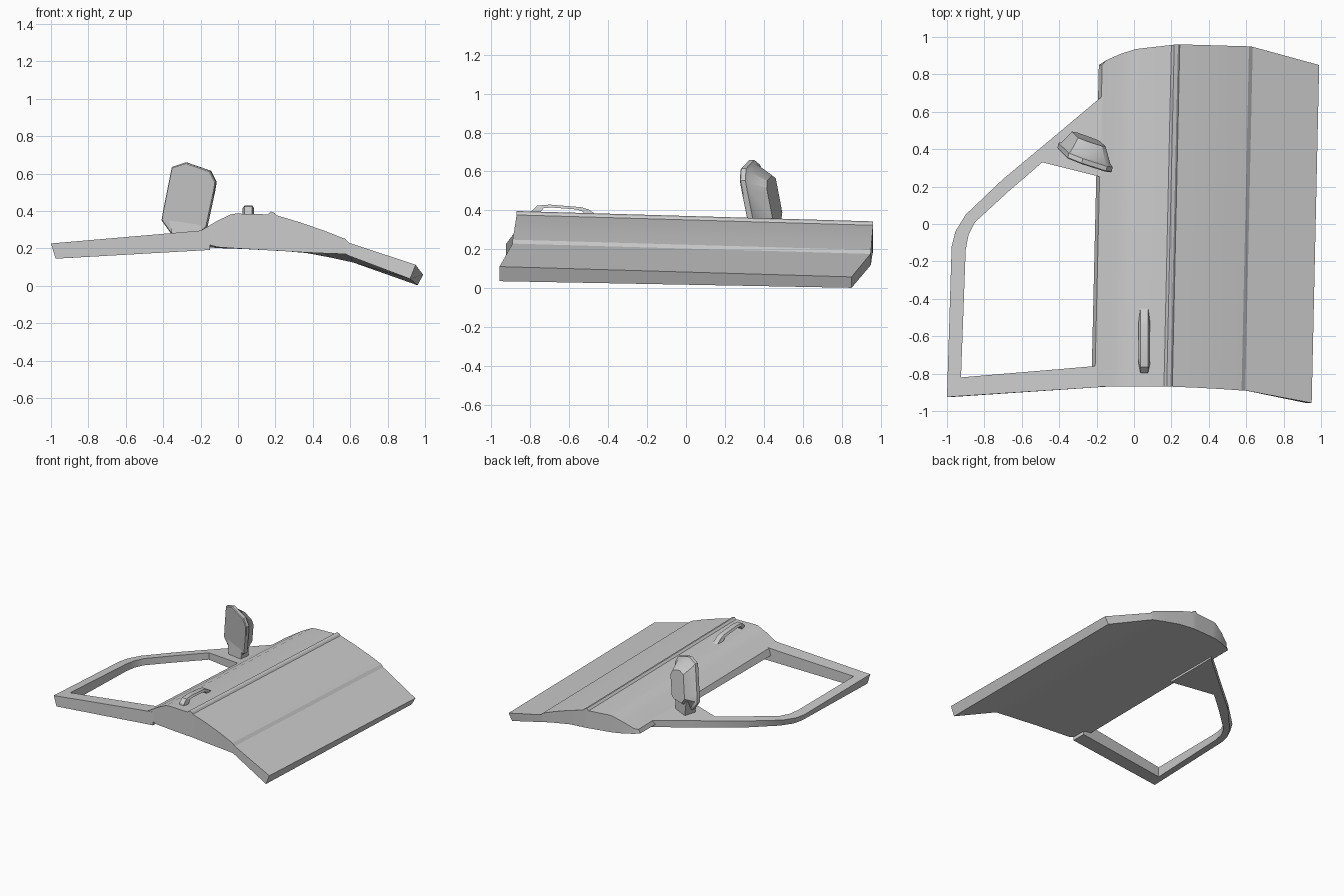
import bpy, bmesh, math

cube = bpy.data.objects.get("Cube")
if cube:
    bpy.data.objects.remove(cube)

grey = bpy.data.materials.new("light_grey_paint")
grey.use_nodes = True
colour = (0.6, 0.6, 0.6, 1)
grey.diffuse_color = colour
grey.node_tree.nodes["Principled BSDF"].inputs["Base Color"].default_value = colour


def loft(name, rings, closed=False, angle=22):
    """Skin a row of equal-sized vertex rings, capped or joined end to end."""
    bm = bmesh.new()
    loops = [[bm.verts.new(p) for p in ring] for ring in rings]
    size = len(loops[0])
    pairs = list(zip(loops, loops[1:]))
    if closed:
        pairs.append((loops[-1], loops[0]))
    else:
        bm.faces.new(loops[0])
        bm.faces.new(loops[-1][::-1])
    for a, b in pairs:
        for i in range(size):
            j = (i + 1) % size
            bm.faces.new((a[i], b[i], b[j], a[j]))
    bmesh.ops.recalc_face_normals(bm, faces=bm.faces)
    mesh = bpy.data.meshes.new(name)
    bm.to_mesh(mesh)
    bm.free()
    mesh.materials.append(grey)
    ob = bpy.data.objects.new(name, mesh)
    bpy.context.collection.objects.link(ob)
    bpy.ops.object.select_all(action='DESELECT')
    bpy.context.view_layer.objects.active = ob
    ob.select_set(True)
    bpy.ops.object.shade_smooth_by_angle(angle=math.radians(angle))
    return ob


# Door skin: x, top z, near bottom z, far bottom z, near y, far y
columns = [
    (-.21, .29, .235, .21, -.87, .85),
    (-.19, .30, .23, .205, -.87, .875),
    (-.11, .348, .207, .20, -.87, .91),
    (-.035, .383, .202, .198, -.87, .934),
    (-.01, .386, .20, .197, -.87, .938),
    (.16, .382, .19, .188, -.87, .957),
    (.175, .397, .19, .187, -.87, .959),
    (.195, .39, .188, .186, -.87, .96),
    (.205, .377, .188, .186, -.87, .96),
    (.33, .34, .18, .175, -.875, .957),
    (.46, .295, .174, .15, -.882, .953),
    (.575, .25, .17, .125, -.89, .95),
    (.595, .23, .16, .118, -.89, .947),
    (.95, .112, .037, .003, -.957, .85),
]
rings = []
for i, (x, top, bot_near, bot_far, near, far) in enumerate(columns):
    under = x - (.03 if i == len(columns) - 1 else .018 if i == 0 else 0)
    rings.append([(x, near, top), (x + .04, far, top - .053),
                  (under + .04, far, bot_far), (under, near, bot_near)])
loft("door_skin", rings)

# Window frame with the mirror corner plate: outer and inner outline
frame = [
    ((-.15, -.87), (-.15, -.755)), ((-1, -.925), (-.925, -.82)),
    ((-.975, -.12), (-.9, -.14)), ((-.955, -.04), (-.885, -.06)),
    ((-.9, .05), (-.85, .01)), ((-.7, .24), (-.67, .175)),
    ((-.4, .49), (-.49, .33)), ((-.15, .70), (-.15, .245)),
]


def frame_top(x, y):
    return .296 + .088 * (x + .2) - .034 * (y + .9)


def frame_bottom(x):
    return .145 + .055 * (x + 1)


rings = []
for (ox, oy), (ix, iy) in frame:
    tuck = .025 if ox < -.8 else 0
    rings.append([(ox, oy, frame_top(ox, oy)), (ix, iy, frame_top(ix, iy)),
                  (ix, iy, frame_bottom(ix)), (ox + tuck, oy, frame_bottom(ox))])
loft("window_frame", rings)

# Wing mirror: one outline stepped back and shrunk into a housing
outline = [(-.41, .35), (-.40, .41), (-.355, .635), (-.28, .66), (-.15, .615),
           (-.12, .555), (-.127, .51), (-.17, .31), (-.21, .28), (-.36, .28)]


def mirror_ring(scale, depth):
    ring = []
    for x, z in outline:
        x, z = -.265 + (x + .265) * scale, .45 + (z - .45) * scale
        ring.append((x + depth * .2, .40 - .36 * (x + .4) - .12 * (z - .35) + depth, z))
    return ring


loft("mirror_housing", [mirror_ring(s, d) for s, d in
                        ((.97, 0), (1, .006), (1, .03), (.9, .04), (.62, .115))], angle=30)

# Mirror foot standing on the corner plate
loft("mirror_foot", [
    [(-.34, .37, .22), (-.21, .33, .22), (-.2, .42, .22), (-.31, .46, .22)],
    [(-.37, .39, .36), (-.19, .33, .36), (-.19, .41, .36), (-.34, .485, .36)],
])

# Door handle: pull bar with an opening under it, as outer and inner (y, z)
handle = [
    ((-.8, .37), (-.75, .385)), ((-.795, .395), (-.745, .395)),
    ((-.765, .425), (-.73, .412)), ((-.7, .43), (-.69, .415)),
    ((-.54, .417), (-.56, .405)), ((-.5, .405), (-.53, .395)),
    ((-.44, .365), (-.52, .38)),
]
rings = []
for (oy, oz), (iy, iz) in handle:
    rings.append([(.035, oy, oz), (.075, oy, oz), (.085, iy, iz), (.025, iy, iz)])
loft("door_handle", rings)
